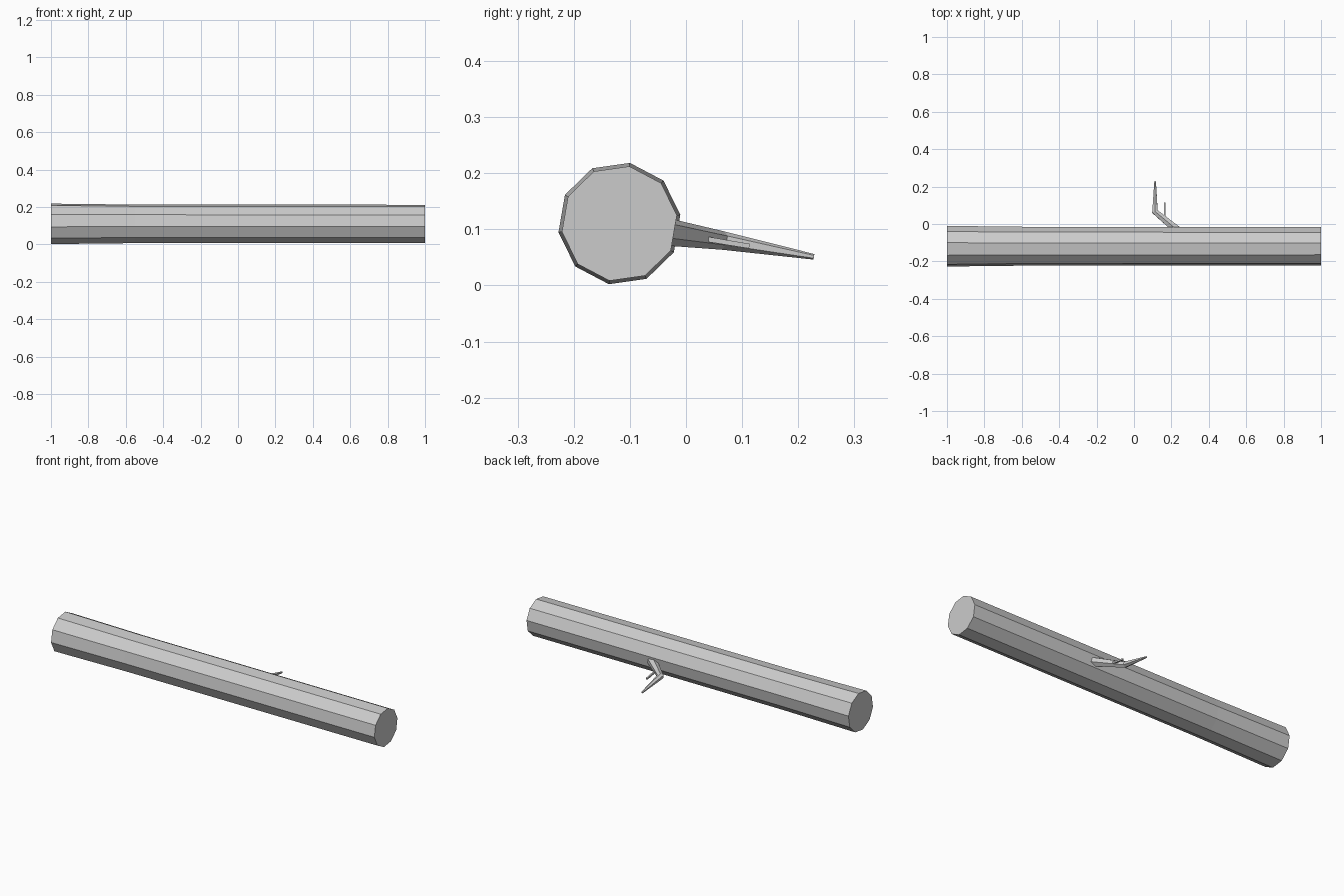
import bpy, bmesh
from math import cos, sin, radians, pi
from mathutils import Vector

if "Cube" in bpy.data.objects:
    bpy.data.objects.remove(bpy.data.objects["Cube"])


def tube(name, points, radii, sides, phase=0.0, inset=0.0):
    """Flat-faced tapered tube along a path, with mitred rings."""
    pts = [Vector(p) for p in points]
    bm = bmesh.new()
    rings = []
    for i, (p, r) in enumerate(zip(pts, radii)):
        a = (p - pts[i - 1]).normalized() if i > 0 else None
        b = (pts[i + 1] - p).normalized() if i < len(pts) - 1 else None
        t = (a + b).normalized() if a and b else (a or b)
        side = Vector((0, 0, 1)).cross(t).normalized()
        up = t.cross(side)
        stretch = 1 / t.dot(a or b)
        rings.append([bm.verts.new(p + side * r * stretch * cos(phase + 2 * pi * k / sides)
                                   + up * r * sin(phase + 2 * pi * k / sides))
                      for k in range(sides)])
    for lo, hi in zip(rings, rings[1:]):
        for k in range(sides):
            n = (k + 1) % sides
            bm.faces.new((lo[k], lo[n], hi[n], hi[k]))
    caps = [bm.faces.new(rings[0][::-1]), bm.faces.new(rings[-1])]
    if inset:
        bmesh.ops.inset_individual(bm, faces=caps, thickness=inset, depth=-0.001)
    bmesh.ops.recalc_face_normals(bm, faces=bm.faces)
    mesh = bpy.data.meshes.new(name)
    bm.to_mesh(mesh)
    bm.free()
    obj = bpy.data.objects.new(name, mesh)
    bpy.context.collection.objects.link(obj)
    return obj


# Ten-sided trunk, slightly flared at the left end, with rimmed cut faces
cy, cz = -0.1187, 0.1103
tube("log_trunk", [(-1, cy, cz), (-0.55, cy, cz), (1, cy, cz)],
     [0.1097, 0.1045, 0.1035], 10, radians(80.2), inset=0.008)

# Bent broken branch on the back
tube("branch", [(0.253, -0.05, 0.098), (0.112, 0.066, 0.080), (0.113, 0.228, 0.051)],
     [0.026, 0.0165, 0.005], 6, radians(30))

# Small side twig
tube("twig", [(0.165, 0.022, 0.085), (0.165, 0.113, 0.070)],
     [0.0065, 0.006], 4, radians(45))
